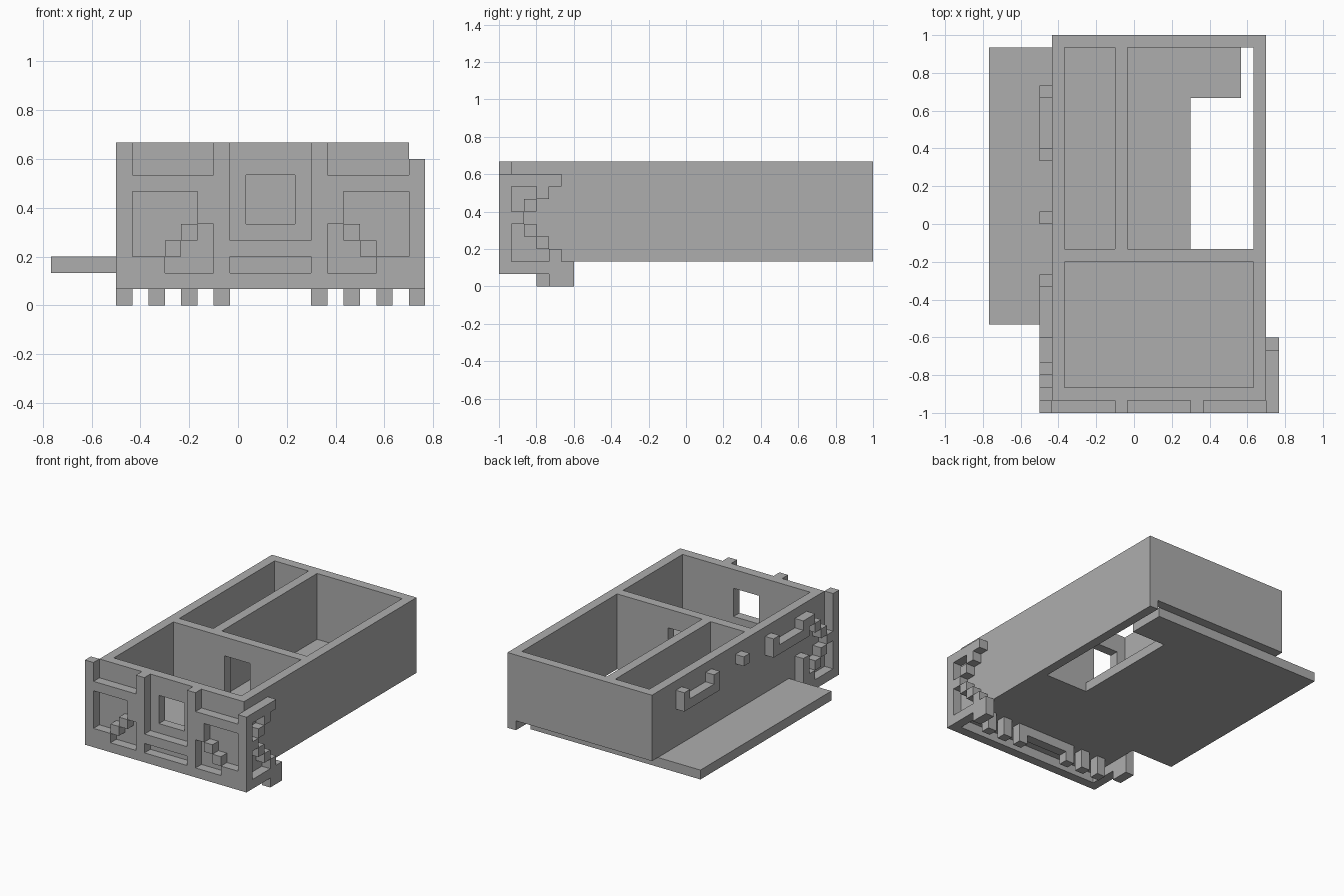
import bpy, bmesh
from mathutils import Vector

if "Cube" in bpy.data.objects:
    bpy.data.objects.remove(bpy.data.objects["Cube"], do_unlink=True)

UNIT = 1 / 15                      # edge of one building block
ORIGIN = Vector((-11.5, -15, 0))   # corner of the block grid
LAST = 26                          # mirrored column = LAST - column

stone = bpy.data.materials.new("grey_stone")
stone.use_nodes = True
GREY = (0.42, 0.42, 0.42, 1)
stone.diffuse_color = GREY
stone.node_tree.nodes["Principled BSDF"].inputs["Base Color"].default_value = GREY


def box(x, y, z):
    """All blocks in a range; each axis is (start, end)."""
    return {(i, j, k) for i in range(*x) for j in range(*y) for k in range(*z)}


def mirror(cells):
    return cells | {(LAST - i, j, k) for i, j, k in cells}


parts = {}

# Floor with the stair opening, reaching out as a terrace
floor = box((0, 21), (7, 29), (2, 3)) | box((5, 21), (1, 7), (2, 3))
floor -= box((16, 21), (13, 25), (2, 3)) | box((20, 21), (25, 29), (2, 3))
parts["floor_and_terrace"] = floor

# Outer walls
parts["left_wall"] = box((21, 22), (1, 30), (2, 10))
parts["right_wall"] = box((5, 6), (1, 30), (3, 10))
parts["back_wall"] = box((6, 21), (29, 30), (3, 10))
parts["front_wall"] = box((6, 21), (1, 2), (3, 10)) - box((12, 15), (1, 2), (5, 8))

# Inner walls
parts["cross_wall"] = box((6, 21), (12, 13), (3, 10)) - box((12, 15), (12, 13), (3, 8))
parts["room_divider"] = box((10, 11), (13, 29), (3, 10))

# Front lattice: a plate with recesses and stepped blocks
F = (0, 1)
side_cuts = (box((5, 10), F, (8, 10)) | box((5, 9), F, (3, 7))
             | box((7, 10), F, (2, 5))) - {(8, 0, 4), (7, 0, 3)}
centre_cuts = box((11, 16), F, (4, 10)) | box((11, 16), F, (2, 3))
lattice = box((4, 23), F, (1, 10)) - mirror(side_cuts) - centre_cuts
lattice -= {(22, 0, 9)}
parts["front_lattice"] = lattice


# Lattice returning round both front corners
def corner(i):
    steps = {(i, 3, 7), (i, 2, 6), (i, 1, 5), (i, 2, 4), (i, 3, 3), (i, 4, 2)}
    return steps | box((i, i + 1), (1, 6), (1, 2)) | box((i, i + 1), (4, 6), (0, 1))


parts["left_corner_lattice"] = corner(22) | box((22, 23), (1, 5), (8, 9))
parts["right_corner_lattice"] = corner(4) | box((4, 5), (5, 6), (2, 5)) | {(4, 4, 8)}

# Ornaments along the right wall
R = (4, 5)
for name, start in (("front_bracket", 5), ("back_bracket", 20)):
    parts[name] = box(R, (start, start + 6), (7, 8)) | {(4, start, 8), (4, start + 5, 8)}
parts["wall_stud"] = {(4, 15, 8)}

# Feet and the beam between them
feet = set()
for i in (6, 8, 10):
    feet |= box((i, i + 1), (3, 4), (0, 2))
parts["feet"] = mirror(feet)
parts["foot_beam"] = box((11, 16), (3, 4), (1, 2))

solid = set().union(*parts.values())


def build(name, cells):
    """Skin the blocks of one part, leaving out faces buried in the model."""
    bm = bmesh.new()
    for cell in sorted(cells):
        for axis in range(3):
            for side in (-1, 1):
                step = Vector((0, 0, 0))
                step[axis] = side
                if tuple(int(c + s) for c, s in zip(cell, step)) in solid:
                    continue
                u, v = Vector((0, 0, 0)), Vector((0, 0, 0))
                u[(axis + 1) % 3] = v[(axis + 2) % 3] = 0.5
                mid = Vector(cell) + Vector((0.5, 0.5, 0.5)) + step / 2
                ring = [mid - u - v, mid + u - v, mid + u + v, mid - u + v]
                if side < 0:
                    ring.reverse()
                bm.faces.new([bm.verts.new((p + ORIGIN) * UNIT) for p in ring])
    bmesh.ops.remove_doubles(bm, verts=bm.verts, dist=UNIT / 100)
    bmesh.ops.dissolve_limit(bm, angle_limit=0.01, verts=bm.verts, edges=bm.edges)
    mesh = bpy.data.meshes.new(name)
    bm.to_mesh(mesh)
    bm.free()
    mesh.materials.append(stone)
    bpy.context.collection.objects.link(bpy.data.objects.new(name, mesh))


for part_name, part_cells in parts.items():
    build(part_name, part_cells)
